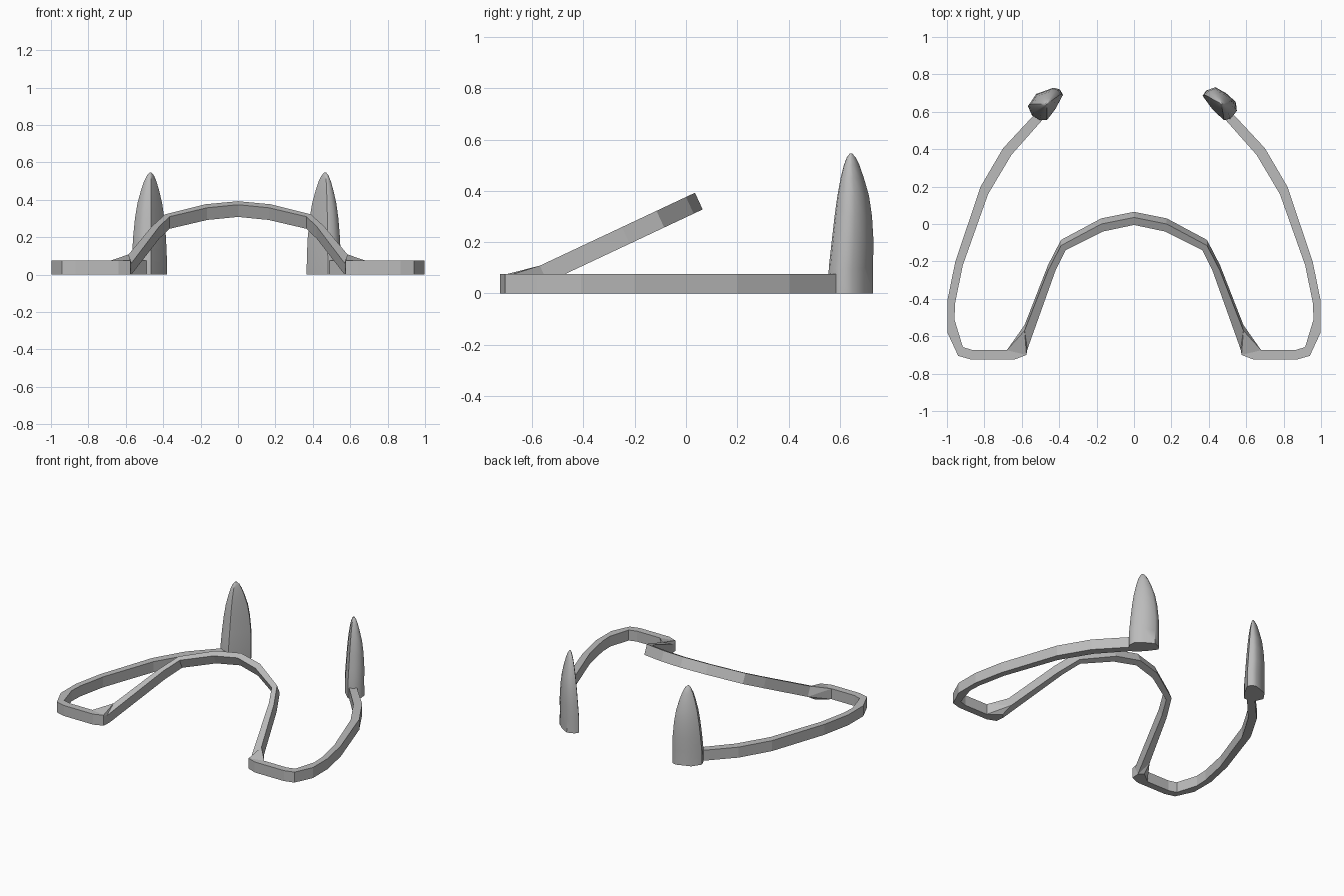
import bpy, bmesh, math

if "Cube" in bpy.data.objects:
    bpy.data.objects.remove(bpy.data.objects["Cube"], do_unlink=True)

grey = bpy.data.materials.new("plain grey")
grey.use_nodes = True
GREY = (0.5, 0.5, 0.5, 1)
grey.diffuse_color = GREY
grey.node_tree.nodes["Principled BSDF"].inputs["Base Color"].default_value = GREY


def finish(name, bm, smooth=None):
    bmesh.ops.recalc_face_normals(bm, faces=bm.faces)
    mesh = bpy.data.meshes.new(name)
    bm.to_mesh(mesh)
    bm.free()
    mesh.materials.append(grey)
    ob = bpy.data.objects.new(name, mesh)
    bpy.context.collection.objects.link(ob)
    if smooth:
        bpy.ops.object.select_all(action="DESELECT")
        ob.select_set(True)
        bpy.context.view_layer.objects.active = ob
        bpy.ops.object.shade_smooth_by_angle(angle=math.radians(smooth))
    return ob


def loft(name, rings, smooth=None):
    """Skin a list of equal point rings and cap both ends."""
    bm = bmesh.new()
    rows = [[bm.verts.new(p) for p in ring] for ring in rings]
    n = len(rows[0])
    for a, b in zip(rows, rows[1:]):
        for i in range(n):
            j = (i + 1) % n
            bm.faces.new((a[i], a[j], b[j], b[i]))
    bm.faces.new(rows[0])
    bm.faces.new(rows[-1])
    return finish(name, bm, smooth)


def hull(name, points):
    bm = bmesh.new()
    for p in points:
        bm.verts.new(p)
    bmesh.ops.convex_hull(bm, input=bm.verts)
    return finish(name, bm)


BAND_H = 0.075
# Flat side band: outer and inner edge of its plan
band_outer = [(0.575, -0.70), (0.64, -0.725), (0.87, -0.725), (0.94, -0.705), (0.998, -0.58),
              (0.998, -0.41), (0.955, -0.20), (0.82, 0.20), (0.70, 0.405), (0.50, 0.62)]
band_inner = [(0.60, -0.61), (0.68, -0.675), (0.86, -0.675), (0.915, -0.658), (0.96, -0.51),
              (0.956, -0.42), (0.915, -0.22), (0.78, 0.16), (0.655, 0.37), (0.46, 0.59)]


def bow_z(y):
    return 0.39 - 0.47 * (0.03 - y)


# Raised front bow: a tilted strip, half plan mirrored to the other side
bow_outer = [(0, 0.035), (0.175, 0.0), (0.39, -0.115), (0.46, -0.25), (0.585, -0.57)]
bow_inner = [(0, -0.005), (0.165, -0.04), (0.365, -0.14), (0.42, -0.25), (0.57, -0.67)]


def bow_ring(o, i, s):
    ring = [(s * x, y, bow_z(y)) for x, y in (o, i)]
    ring += [(s * x, y + 0.03, max(0, bow_z(y) - 0.065)) for x, y in (i, o)]
    return ring


half = list(zip(bow_outer, bow_inner))
rings = [bow_ring(o, i, -1) for o, i in reversed(half[1:])]
rings += [bow_ring(o, i, 1) for o, i in half]
loft("front_bow", rings)

# Plan of each upright pad at its foot
pad_plan = {
    "left": [(0.367, 0.685), (0.385, 0.712), (0.433, 0.73), (0.495, 0.695), (0.545, 0.65),
             (0.55, 0.605), (0.515, 0.562), (0.48, 0.556), (0.42, 0.612)],
    "right": [(-0.38, 0.69), (-0.395, 0.718), (-0.428, 0.727), (-0.525, 0.692), (-0.567, 0.63),
              (-0.545, 0.58), (-0.505, 0.556), (-0.465, 0.556), (-0.42, 0.615)],
}
# Pad height, scale and backward drift of its centre
pad_levels = [(0, 1, 0), (0.1, 0.99, 0), (0.2, 0.94, 0.007), (0.3, 0.84, 0.01), (0.38, 0.71, 0.01),
              (0.45, 0.52, 0.007), (0.5, 0.35, 0.005), (0.53, 0.2, 0.004), (0.545, 0.06, 0.003)]

for side, s in (("left", 1), ("right", -1)):
    loft(side + "_band", [
        [(s * o[0], o[1], 0), (s * o[0], o[1], BAND_H), (s * i[0], i[1], BAND_H), (s * i[0], i[1], 0)]
        for o, i in zip(band_outer, band_inner)])

    # Corner wedge between band and bow
    corner = [(x, y, z) for x, y in (band_outer[0], band_inner[0], band_inner[1]) for z in (0, BAND_H)]
    corner += bow_ring(bow_outer[-1], bow_inner[-1], 1)
    hull(side + "_corner", [(s * x, y, z) for x, y, z in corner])

    cx, cy = s * 0.467, 0.64
    loft(side + "_pad", [
        [(cx + (x - cx) * k, cy + d + (y - cy) * k, z) for x, y in pad_plan[side]]
        for z, k, d in pad_levels], smooth=50)
